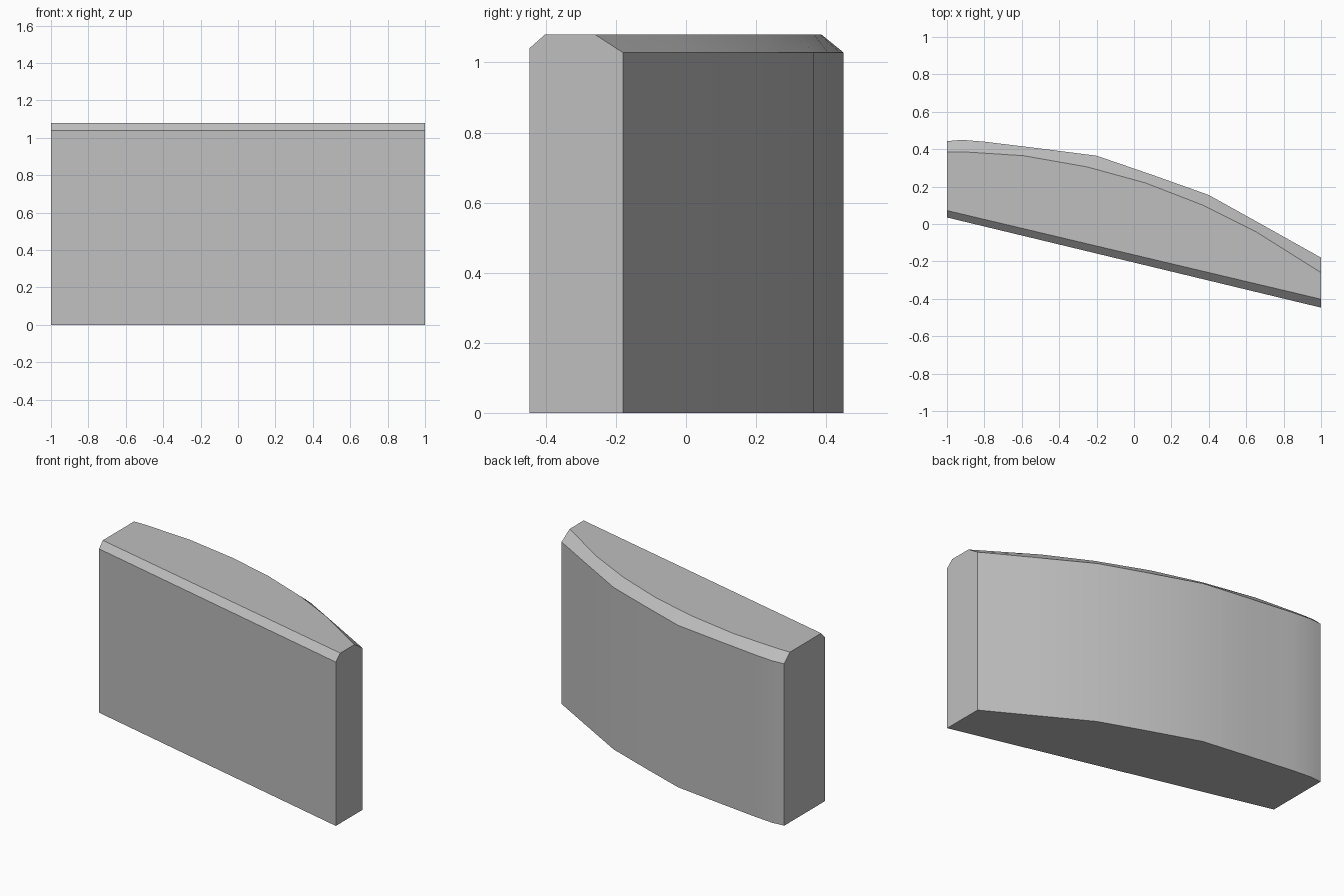
import bpy
import bmesh
import math

cube = bpy.data.objects.get("Cube")
if cube:
    bpy.data.objects.remove(cube, do_unlink=True)

# Plain grey finish
grey = bpy.data.materials.new("plain_grey")
grey.use_nodes = True
colour = (0.52, 0.52, 0.52, 1)
grey.diffuse_color = colour
grey.node_tree.nodes["Principled BSDF"].inputs["Base Color"].default_value = colour

# Plan outlines: straight front edge, then the curved back from +x to -x
wall_back = [(1, -.18), (.7, -.012), (.4, .155), (.1, .262), (-.2, .365),
             (-.52, .406), (-.8, .44), (-.92, .45), (-1, .443)]
top_back = [(1, -.26), (.65, -.04), (.37, .10), (.06, .22), (-.25, .305),
            (-.59, .365), (-.85, .382), (-.92, .386), (-1, .386)]
wall_outline = [(-1, .035), (1, -.447)] + wall_back
top_outline = [(-1, .072), (1, -.402)] + top_back

FRONT_Z, BACK_Z, TOP_Z = 1.04, 1.028, 1.08


def ring(bm, outline, front_z, back_z):
    """Add one closed outline; its first two points are the front edge."""
    return [bm.verts.new((x, y, front_z if i < 2 else back_z))
            for i, (x, y) in enumerate(outline)]


# Curved block: floor, upright walls, chamfer and flat top
bm = bmesh.new()
rings = [ring(bm, wall_outline, 0, 0),
         ring(bm, wall_outline, FRONT_Z, BACK_Z),
         ring(bm, top_outline, TOP_Z, TOP_Z)]
count = len(wall_outline)
for low, high in zip(rings, rings[1:]):
    for i in range(count):
        j = (i + 1) % count
        bm.faces.new((low[i], low[j], high[j], high[i]))
bm.faces.new(rings[0][::-1])
bm.faces.new(rings[-1])
bmesh.ops.recalc_face_normals(bm, faces=bm.faces)

mesh = bpy.data.meshes.new("curved_block")
bm.to_mesh(mesh)
bm.free()
mesh.materials.append(grey)
block = bpy.data.objects.new("curved_block", mesh)
bpy.context.collection.objects.link(block)

# Smooth curved back with crisp chamfer edges
bpy.ops.object.select_all(action='DESELECT')
block.select_set(True)
bpy.context.view_layer.objects.active = block
bpy.ops.object.shade_smooth_by_angle(angle=math.radians(24))
